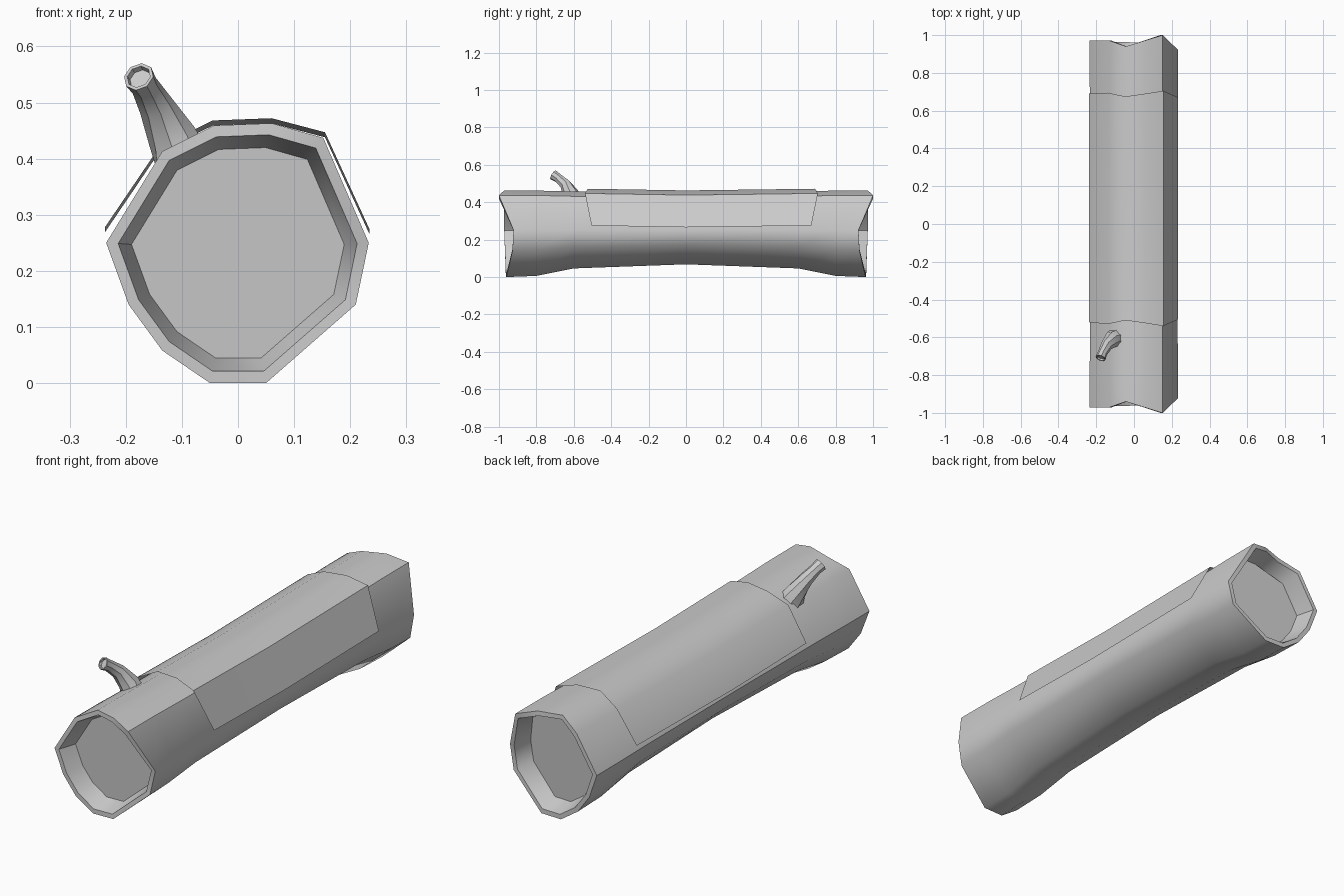
import bpy, math
from mathutils import Vector

if "Cube" in bpy.data.objects:
    bpy.data.objects.remove(bpy.data.objects["Cube"])

# Rim cross-section: x, z, distance of the jagged end from the centre
RIM = [(-.05, 0, .963), (.05, 0, .96), (.21, .14, .928), (.233, .25, .922),
       (.152, .437, 1.0), (.06, .463, .972), (-.043, .459, .94), (-.135, .413, .972),
       (-.235, .25, .972), (-.195, .14, .968), (-.135, .058, .965)]
N = len(RIM)
CX, CZ = 0.003, 0.235


def make_object(name, verts, faces, angle):
    me = bpy.data.meshes.new(name)
    me.from_pydata(verts, [], faces)
    me.update()
    ob = bpy.data.objects.new(name, me)
    bpy.context.collection.objects.link(ob)
    bpy.ops.object.select_all(action='DESELECT')
    bpy.context.view_layer.objects.active = ob
    ob.select_set(True)
    bpy.ops.object.shade_smooth_by_angle(angle=math.radians(angle))
    return ob


def bridge(rings, n, closed=True):
    return [(r * n + i, r * n + (i + 1) % n, (r + 1) * n + (i + 1) % n, (r + 1) * n + i)
            for r in range(rings - 1) for i in range(n if closed else n - 1)]


def scaled(factor, inset, side):
    return [(CX + (x - CX) * factor, side * (y - inset), CZ + (z - CZ) * factor)
            for x, z, y in RIM]


def body_ring(y, lift):
    # underside rises and the crown sags towards the middle
    ring = []
    for x, z, _ in RIM:
        up = lift * max(0, 1 - z / .26)
        sag = lift * .12 if z > .3 else 0
        ring.append((x * (1 - lift * .15), y, z + up - sag))
    return ring


# Hollow log: cap, inner wall, rim, body, and the same again at the back
rings = [scaled(.81, .085, -1), scaled(.91, 0, -1), scaled(1, 0, -1)]
rings += [body_ring(y, l) for y, l in
          ((-.8, .006), (-.6, .046), (0, .068), (.6, .046), (.8, .006))]
rings += [scaled(1, 0, 1), scaled(.91, 0, 1), scaled(.81, .085, 1)]
faces = bridge(len(rings), N)
faces.append(tuple(range(N))[::1])
faces.append(tuple(range((len(rings) - 1) * N, len(rings) * N))[::-1])
faces = [f[::-1] for f in faces[:-2]] + faces[-2:]
log = make_object("hollow_log", [v for r in rings for v in r], [f[::-1] for f in faces[:-2]] + faces[-2:], 46)

# Thin moss sheet over the upper half: x, z, front y, back y
SHEET = [(.234, .275, -.505, .67), (.155, .447, -.54, .705), (.06, .472, -.525, .69),
         (-.045, .468, -.51, .675), (-.14, .421, -.53, .695), (-.237, .278, -.52, .69)]
verts = [(x, f, z) for x, z, f, b in SHEET]
verts += [(x, 0, z - .009) for x, z, f, b in SHEET]
verts += [(x, b, z) for x, z, f, b in SHEET]
make_object("moss_sheet", verts, bridge(3, len(SHEET), False), 50)

# Broken branch stub: rings swept along a bent path, with a recessed tip
PATH = [((-.098, -.605, .395), .054), ((-.118, -.613, .44), .044),
        ((-.147, -.645, .495), .031), ((-.167, -.685, .53), .025),
        ((-.177, -.71, .546), .028)]
SIDES = 8
pts = [Vector(p) for p, _ in PATH]
verts = []


def add_ring(center, direction, radius):
    q = direction.to_track_quat('Z', 'Y')
    for i in range(SIDES):
        a = 2 * math.pi * i / SIDES
        verts.append(center + q @ Vector((math.cos(a) * radius, math.sin(a) * radius, 0)))


for i, (p, r) in enumerate(PATH):
    d = (pts[min(i + 1, len(pts) - 1)] - pts[max(i - 1, 0)]).normalized()
    add_ring(pts[i], d, r)
add_ring(pts[-1], d, .022)
add_ring(pts[-1] - d * .01, d, .02)
count = len(PATH) + 2
faces = bridge(count, SIDES) + [tuple(range((count - 1) * SIDES, count * SIDES))]
make_object("branch_stub", verts, faces, 40)

# Make the log's normals point consistently outward
import bmesh
bm = bmesh.new()
bm.from_mesh(log.data)
bmesh.ops.recalc_face_normals(bm, faces=bm.faces)
bm.to_mesh(log.data)
bm.free()
